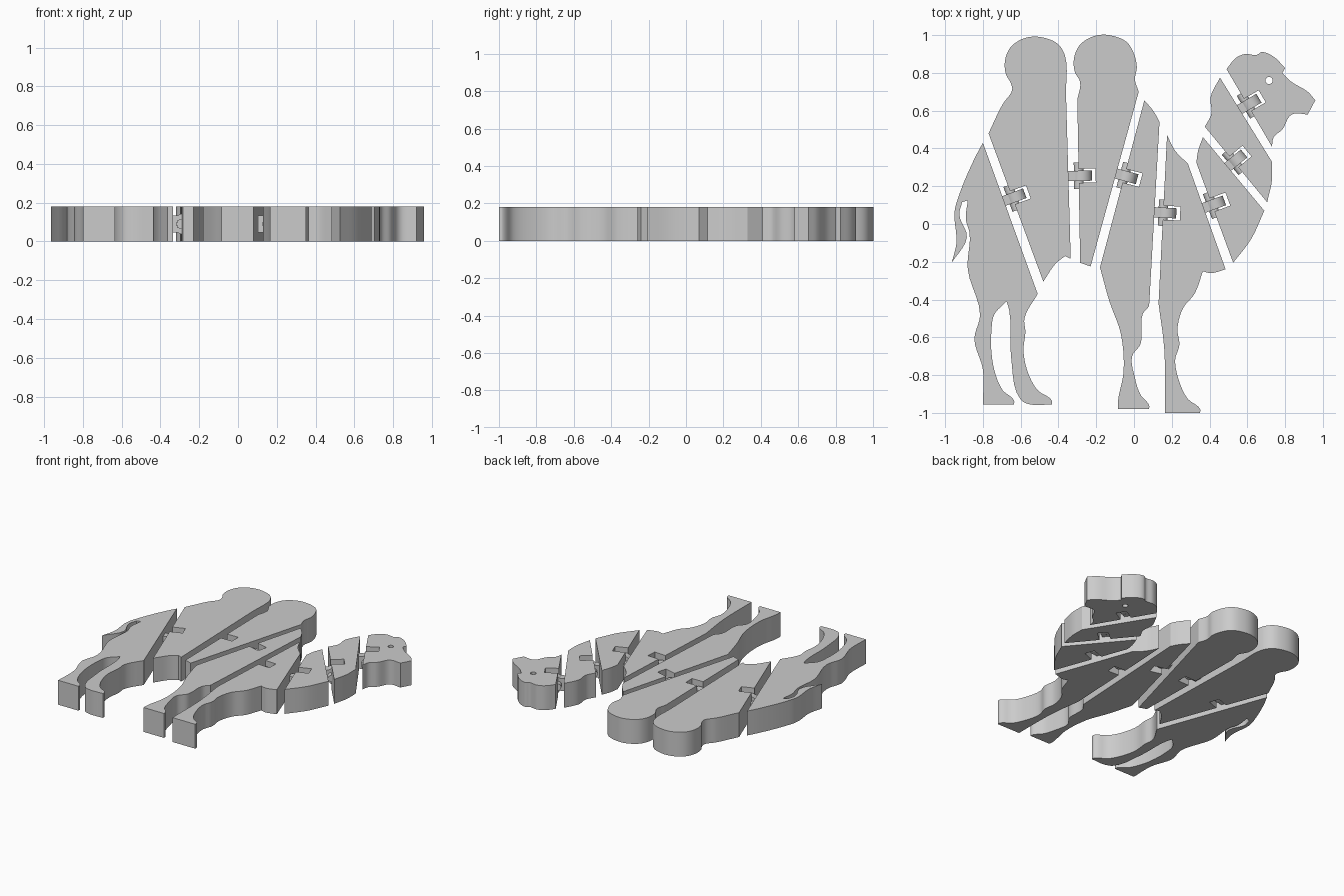
import bpy
import bmesh
import math
from mathutils import Vector, geometry

THICK = 0.18        # slab height
LONG = 0.35         # segments longer than this are straight saw cuts
SLOT_HALF, SLOT_DEEP = 0.037, 0.09

if "Cube" in bpy.data.objects:
    bpy.data.objects.remove(bpy.data.objects["Cube"])

grey = bpy.data.materials.new("plain_grey")
grey.use_nodes = True
grey.diffuse_color = (0.6, 0.6, 0.6, 1)
grey.node_tree.nodes["Principled BSDF"].inputs["Base Color"].default_value = grey.diffuse_color


def foot(toe_x, sole_y, spread, heel_x):
    """Shin running down into a toe, then back along the sole."""
    shape = [(-.12, .28), (-.1, .165), (-.06, .075), (0, .02), (0, 0)]
    return [(toe_x + x * spread, sole_y + y) for x, y in shape] + [(heel_x, sole_y)]


def hump_top(shift, lift):
    """Rounded crown shared by both humps."""
    shape = [(-.285, .75), (-.315, .81), (-.315, .89), (-.28, .955), (-.19, 1), (-.09, .99),
             (-.035, .96), (0, .9)]
    return [(x + shift, y + lift) for x, y in shape]


def smooth_outline(points):
    """Round the gentle bends, keep the sharp corners and the long cuts."""
    pts = [Vector(p) for p in points]
    count = len(pts)
    tangents = []
    for i, p in enumerate(pts):
        before, after = p - pts[i - 1], pts[(i + 1) % count] - p
        sharp = before.angle(after) > math.radians(58)
        cut = max(before.length, after.length) > LONG
        tangents.append(None if sharp or cut else (before.normalized() + after.normalized()).normalized())
    result = []
    for i, a in enumerate(pts):
        j = (i + 1) % count
        b = pts[j]
        chord = b - a
        if chord.length > LONG:
            result.append(a)
            continue
        reach = chord.length / 3
        start = tangents[i] or chord.normalized()
        end = tangents[j] or chord.normalized()
        curve = geometry.interpolate_bezier(a, a + start * reach, b - end * reach, b, 6)
        result += [Vector(c[:2]) for c in curve[:-1]]
    return result


def cut_slot(points, spot):
    """Notch the cut edge nearest to spot; return outline, centre, edge and inward directions."""
    best = None
    for i, a in enumerate(points):
        b = points[(i + 1) % len(points)]
        if (b - a).length < LONG:
            continue
        where = Vector(geometry.intersect_point_line(spot, a, b)[0][:2])
        gap = (where - spot).length
        if best is None or gap < best[0]:
            best = (gap, i, where, (b - a).normalized())
    _, i, where, along = best
    inward = Vector((along.y, -along.x))
    side, deep = along * SLOT_HALF, inward * SLOT_DEEP
    notch = [where - side, where - side + deep, where + side + deep, where + side]
    return points[:i + 1] + notch + points[i + 1:], where, along, inward


def finish(obj, name):
    obj.name = obj.data.name = name
    obj.data.materials.clear()
    obj.data.materials.append(grey)
    bpy.ops.object.shade_smooth_by_angle(angle=math.radians(30))


def extrude_loops(name, loops):
    """Extrude filled outlines; inner loops become holes."""
    curve = bpy.data.curves.new(name, "CURVE")
    curve.dimensions = "2D"
    curve.fill_mode = "BOTH"
    curve.extrude = THICK / 2
    for loop in loops:
        spline = curve.splines.new("POLY")
        spline.points.add(len(loop) - 1)
        for point, co in zip(spline.points, loop):
            point.co = (co.x, co.y, 0, 1)
        spline.use_cyclic_u = True
    obj = bpy.data.objects.new(name, curve)
    bpy.context.collection.objects.link(obj)
    obj.location.z = THICK / 2
    bpy.ops.object.select_all(action="DESELECT")
    obj.select_set(True)
    bpy.context.view_layer.objects.active = obj
    bpy.ops.object.convert(target="MESH")
    obj = bpy.context.object
    bm = bmesh.new()
    bm.from_mesh(obj.data)
    bmesh.ops.remove_doubles(bm, verts=bm.verts, dist=0.0001)
    bmesh.ops.recalc_face_normals(bm, faces=bm.faces)
    bm.to_mesh(obj.data)
    bm.free()
    finish(obj, name)


def rod(name, centre, along, radius, length):
    turn = along.to_3d().to_track_quat("Z", "Y").to_euler()
    bpy.ops.mesh.primitive_cylinder_add(vertices=32, radius=radius, depth=length, rotation=turn,
                                        location=(centre.x, centre.y, THICK / 2))
    finish(bpy.context.object, name)


def add_hinge(name, spot, along, inward):
    """Round knuckle in the slot, pin through it, arm across the gap."""
    rod(name + "_knuckle", spot + inward * 0.015, along, 0.055, 0.054)
    rod(name + "_pin", spot, along, 0.025, 0.14)
    middle = spot - inward * 0.025
    bpy.ops.mesh.primitive_cube_add(size=1, location=(middle.x, middle.y, THICK / 2),
                                    rotation=(0, 0, math.atan2(inward.y, inward.x)))
    arm = bpy.context.object
    arm.scale = (0.07, 0.054, 0.09)
    finish(arm, name + "_arm")


def slab(name, points, hinge=None, hole=None):
    """One slab from a clockwise outline, with an optional hinge slot and drilled hole."""
    outline = smooth_outline(points)
    if hinge:
        outline, spot, along, inward = cut_slot(outline, Vector(hinge))
        add_hinge(name, spot, along, inward)
    loops = [outline]
    if hole:
        turns = [math.tau * k / 24 for k in range(24)]
        loops.append([Vector(hole) + 0.019 * Vector((math.cos(t), math.sin(t))) for t in turns])
    extrude_loops(name, loops)


# Rump with both hind legs and the hanging tail
hind_legs = [(-.8, .43), (-.51, -.37), (-.58, -.5), (-.575, -.57), *foot(-.435, -.955, 1.25, -.55),
             (-.6, -.93), (-.65, -.71), (-.66, -.46), (-.675, -.41), (-.74, -.48), (-.755, -.57),
             *foot(-.635, -.955, 1, -.8), (-.8, -.77), (-.845, -.61), (-.815, -.48)]
tail = [(-.88, -.24), (-.87, -.05), (-.89, .025), (-.88, .125), (-.91, .115), (-.925, .05),
        (-.885, -.07), (-.965, -.205), (-.94, -.1), (-.95, .065), (-.92, .17), (-.845, .345)]
slab("hindquarters", hind_legs + tail)

# Two humps
slab("rear_hump", [(-.77, .48), (-.695, .635), (-.645, .71), *hump_top(-.365, -.01), (-.36, .69),
                   (-.335, -.185), (-.365, -.17), (-.415, -.21), (-.48, -.305)],
     hinge=(-.64, .14))
slab("front_hump", [*hump_top(0, 0), (.015, .83), (.005, .765), (.025, .7), (-.23, -.225),
                    (-.285, -.205), (-.3, .66)],
     hinge=(-.29, .255))

# Front legs
slab("shoulder_and_leg", [(.055, .655), (.105, .595), (.135, .54), (.08, -.435), (.045, -.48),
                          (.035, -.635), *foot(.08, -.98, .75, -.085), (-.085, -.94),
                          (-.055, -.78), (-.07, -.58), (-.13, -.41), (-.18, -.23)],
     hinge=(-.05, .255))
slab("chest_and_leg", [(.175, .47), (.22, .385), (.285, .32), (.485, -.24), (.405, -.26),
                       (.365, -.25), (.32, -.37), (.26, -.445), (.23, -.555), (.24, -.64),
                       *foot(.35, -1, 1.1, .165), (.16, -.66), (.13, -.42)],
     hinge=(.15, .06))

# Neck and head
slab("neck_base", [(.365, .46), (.69, .07), (.62, -.08), (.525, -.205), (.33, .325), (.34, .39)],
     hinge=(.41, .1))
slab("neck_middle", [(.455, .775), (.73, .33), (.73, .23), (.705, .115), (.375, .515), (.41, .585),
                     (.405, .67)],
     hinge=(.53, .33))
slab("head", [(.49, .82), (.54, .88), (.59, .9), (.65, .895), (.675, .91), (.74, .885), (.8, .825),
              (.785, .8), (.83, .755), (.92, .7), (.96, .655), (.92, .58), (.835, .58),
              (.785, .5), (.74, .46), (.73, .41)],
     hinge=(.6, .63), hole=(.715, .76))
